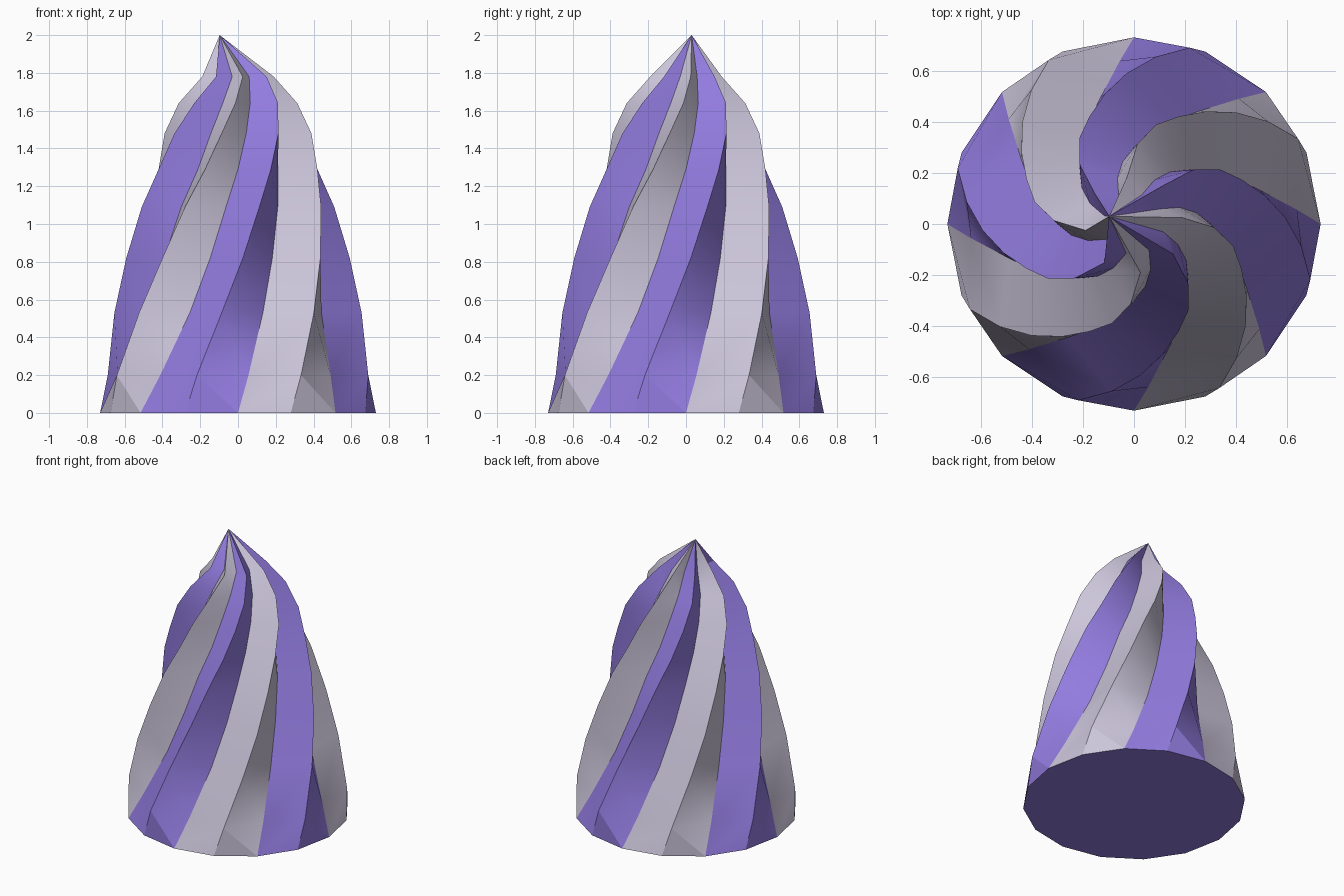
import bpy, bmesh, math

if "Cube" in bpy.data.objects:
    bpy.data.objects.remove(bpy.data.objects["Cube"])

# rings: height, twist in degrees, ridge radius, groove radius
RINGS = [(0.0, 0, 0.73, 0.73), (0.20, 5, 0.723, 0.64), (0.53, 15, 0.66, 0.51),
         (0.82, 25, 0.592, 0.43), (1.09, 35, 0.522, 0.367), (1.29, 45, 0.455, 0.30),
         (1.48, 55, 0.398, 0.25), (1.64, 65, 0.314, 0.19), (1.78, 75, 0.191, 0.118)]
APEX = (-0.097, 0.03, 2.0)   # tip leans off centre
N = 16


def material(name, color):
    m = bpy.data.materials.new(name)
    m.diffuse_color = (*color, 1)
    m.use_nodes = True
    m.node_tree.nodes["Principled BSDF"].inputs["Base Color"].default_value = m.diffuse_color
    return m


bm = bmesh.new()
rings = []
for z, twist, ridge, groove in RINGS:
    ring = []
    for i in range(N):
        a = math.radians(twist + i * 360 / N)
        r = ridge if i % 2 else groove
        ring.append(bm.verts.new((r * math.cos(a), r * math.sin(a), z)))
    rings.append(ring)
tip = bm.verts.new(APEX)


def add_face(verts, i):
    # two neighbouring sides share one stripe colour
    f = bm.faces.new(verts)
    f.material_index = (i // 2) % 2


# twisted flutes
for lo, hi in zip(rings, rings[1:]):
    for i in range(N):
        j = (i + 1) % N
        if i % 2:
            add_face((lo[i], lo[j], hi[i]), i)
            add_face((lo[j], hi[j], hi[i]), i)
        else:
            add_face((lo[i], lo[j], hi[j], hi[i]), i)

# pointed tip
for i in range(N):
    add_face((rings[-1][i], rings[-1][(i + 1) % N], tip), i)

# flat underside
base = bm.faces.new(rings[0][::-1])
base.material_index = 1
bmesh.ops.recalc_face_normals(bm, faces=bm.faces[:])

mesh = bpy.data.meshes.new("swirl_cone")
bm.to_mesh(mesh)
bm.free()
mesh.materials.append(material("pale lilac grey", (0.60, 0.56, 0.70)))
mesh.materials.append(material("violet", (0.29, 0.20, 0.74)))
obj = bpy.data.objects.new("swirl_cone", mesh)
bpy.context.collection.objects.link(obj)

# soft along the flutes, crisp at ridges
bpy.context.view_layer.objects.active = obj
obj.select_set(True)
bpy.ops.object.shade_smooth_by_angle(angle=math.radians(30))
